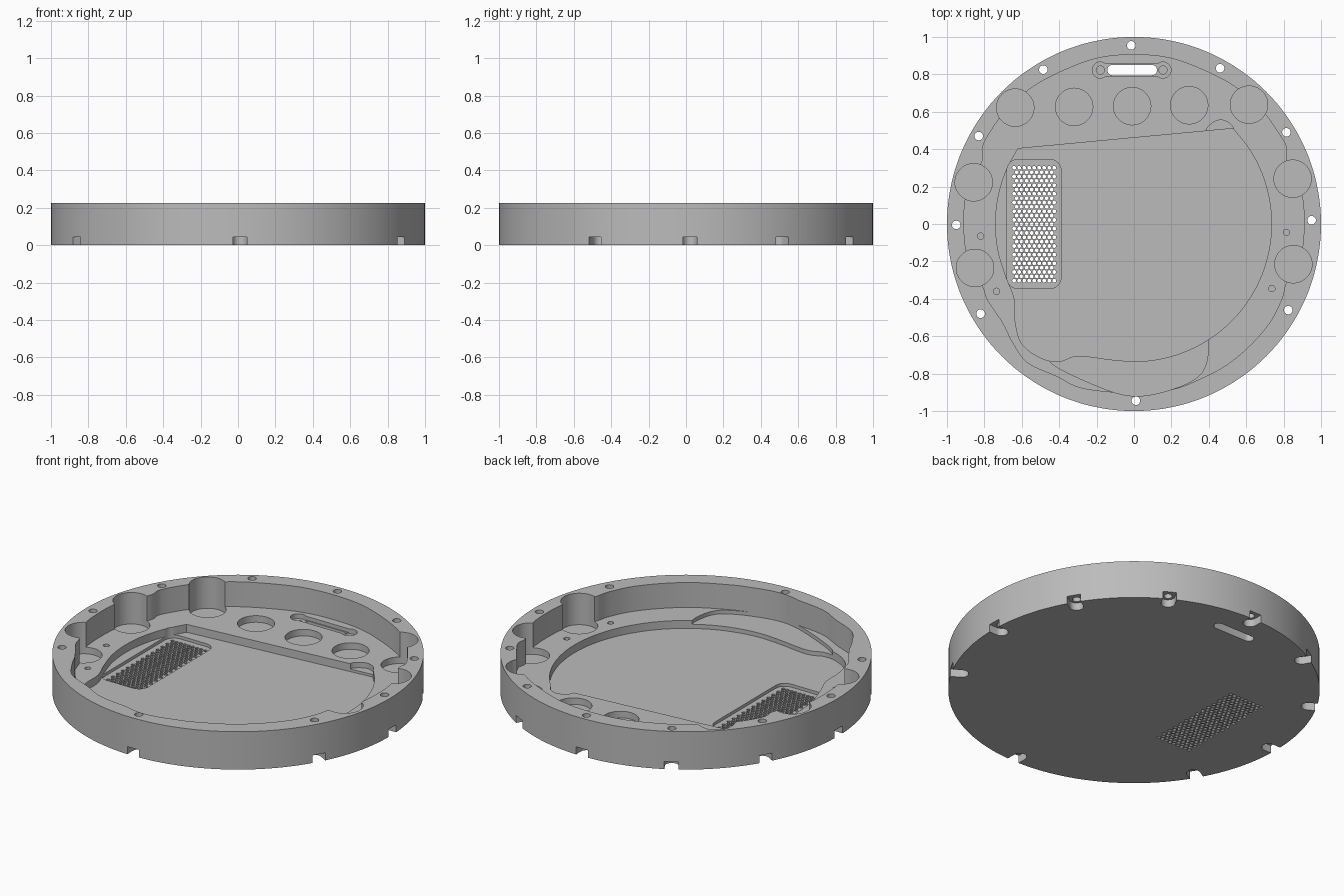
import bpy
import bmesh
from math import cos, sin, pi, atan2, radians
from mathutils import Vector

cube = bpy.data.objects.get("Cube")
if cube:
    bpy.data.objects.remove(cube, do_unlink=True)

HEIGHT = 0.225
LEDGE = 0.077
RECESS = 0.03
OVER = 0.4          # cutters reach above the rim

grey = bpy.data.materials.new("grey_plastic")
grey.use_nodes = True
grey.diffuse_color = (0.5, 0.5, 0.5, 1)
grey.node_tree.nodes["Principled BSDF"].inputs["Base Color"].default_value = (0.5, 0.5, 0.5, 1)


def circle(x, y, r, n=40):
    return [(x + r * cos(2 * pi * i / n), y + r * sin(2 * pi * i / n)) for i in range(n)]


def stadium(a, b, r, n=12):
    """Rounded slot outline from point a to point b."""
    t = atan2(b[1] - a[1], b[0] - a[0])
    ends = ((b, t - pi / 2), (a, t + pi / 2))
    return [(c[0] + r * cos(s + pi * i / n), c[1] + r * sin(s + pi * i / n))
            for c, s in ends for i in range(n + 1)]


def rounded_box(x0, x1, y0, y1, r, n=8):
    corners = ((x1 - r, y1 - r), (x0 + r, y1 - r), (x0 + r, y0 + r), (x1 - r, y0 + r))
    return [(cx + r * cos(pi / 2 * (k + i / n)), cy + r * sin(pi / 2 * (k + i / n)))
            for k, (cx, cy) in enumerate(corners) for i in range(n + 1)]


def smooth(points, closed=True, steps=6):
    """Smooth outline through a few points."""
    p = [Vector(q) for q in points]
    n = len(p)
    pick = (lambda i: p[i % n]) if closed else (lambda i: p[max(0, min(n - 1, i))])
    out = []
    for i in range(n if closed else n - 1):
        a, b, c, d = (pick(i + k) for k in (-1, 0, 1, 2))
        for s in range(steps):
            t = s / steps
            out.append((b * 2 + (c - a) * t + (a * 2 - b * 5 + c * 4 - d) * t * t
                        + (b * 3 - a - c * 3 + d) * t ** 3) / 2)
    return out if closed else out + [p[-1]]


def prism(name, outlines, z0, z1):
    """One object holding an upright prism for each outline."""
    bm = bmesh.new()
    for outline in outlines:
        face = bm.faces.new([bm.verts.new((q[0], q[1], z0)) for q in outline])
        grown = bmesh.ops.extrude_face_region(bm, geom=[face])
        moved = [v for v in grown["geom"] if isinstance(v, bmesh.types.BMVert)]
        bmesh.ops.translate(bm, verts=moved, vec=(0, 0, z1 - z0))
    bmesh.ops.recalc_face_normals(bm, faces=bm.faces)
    mesh = bpy.data.meshes.new(name)
    bm.to_mesh(mesh)
    bm.free()
    mesh.materials.append(grey)
    obj = bpy.data.objects.new(name, mesh)
    bpy.context.collection.objects.link(obj)
    return obj


# Round housing body
body = prism("round_housing", [circle(0, 0, 1, 144)], 0, HEIGHT)
bpy.context.view_layer.objects.active = body
body.select_set(True)


def cut(name, outlines, z0, z1=OVER):
    cutter = prism(name, outlines, z0, z1)
    cutter.hide_render = True
    mod = body.modifiers.new(name, "BOOLEAN")
    mod.operation = "DIFFERENCE"
    mod.solver = "EXACT"
    mod.object = cutter
    bpy.ops.object.modifier_apply(modifier=name)
    bpy.data.objects.remove(cutter, do_unlink=True)


# Main cavity down to the ledge
cut("cavity", [smooth([
    (0, .905), (.2, .885), (.4, .81), (.56, .72), (.69, .6), (.77, .49), (.815, .41),
    (.815, .34), (.88, .2), (.906, .1), (.906, -.08), (.88, -.2), (.815, -.31),
    (.79, -.4), (.73, -.52), (.63, -.64), (.5, -.75), (.35, -.83), (.2, -.885),
    (0, -.9), (-.15, -.895), (-.3, -.87), (-.42, -.81), (-.57, -.74), (-.65, -.63),
    (-.7, -.53), (-.78, -.41), (-.81, -.33), (-.88, -.2), (-.906, -.08), (-.906, .1),
    (-.88, .2), (-.81, .34), (-.81, .41), (-.77, .49), (-.69, .6), (-.56, .72),
    (-.4, .81), (-.2, .885)])], LEDGE)

# Lower pocket beside the recess, open through the wall
cut("lower_pocket", [smooth([
    (.38, -.6), (.395, -.7), (.35, -.81), (.2, -.885), (0, -.92), (-.2, -.865),
    (-.45, -.735), (-.3, -.68), (0, -.65), (.25, -.63)])], 0.055)

# Wide floor recess with a straight back edge
right_arc = [(.735 * cos(radians(a)), .735 * sin(radians(a))) for a in range(44, -110, -11)]
left_arc = [(.74 * cos(radians(a)), .74 * sin(radians(a))) for a in range(202, 136, -11)]
bulge = [(-.3, -.705), (-.4, -.735), (-.5, -.715), (-.6, -.64), (-.635, -.52), (-.64, -.4)]
cut("floor_recess", [smooth(right_arc + bulge + left_arc, closed=False)], RECESS)
cut("recess_notch", [smooth([(.39, .5), (.42, .54), (.47, .556), (.52, .53), (.53, .49),
                             (.46, .47)])], RECESS + 0.015)

# Round pockets along the back and sides
pockets = [(-.635, .622), (-.32, .626), (-.01, .63), (.295, .635), (.615, .638),
           (-.857, .223), (.848, .242), (-.85, -.235), (.852, -.215)]
cut("round_pockets", [circle(x, y, .1) for x, y in pockets], 0.038)

# Small blind holes in the ledge
pins = [(-.82, -.065), (.815, -.045), (-.735, -.36), (.737, -.345)]
cut("pin_holes", [circle(x, y, .017, 16) for x, y in pins], 0.04)

# Perforated grille in its own pocket
cut("grille_pocket", [rounded_box(-.68, -.39, -.345, .345, .06)], 0.012)
PITCH = 0.0268
holes = []
for row in range(27):
    for col in range(9 - row % 2):
        holes.append(circle(-.641 + PITCH * (col + .5 * (row % 2)),
                            -.303 + PITCH * .866 * row, .0105, 10))
cut("grille_holes", holes, -0.1)

# Cable slot with a screw seat at each end
cut("slot_seat", [stadium((-.18, .823), (.155, .823), .034)], 0.055)
cut("slot_screw_seats", [circle(x, .823, .043, 28) for x in (-.18, .155)], 0.048)
cut("slot_screw_holes", [circle(x, .823, .022, 20) for x in (-.18, .155)], 0.025)
cut("slot_opening", [stadium((-.115, .823), (.095, .823), .028)], -0.1)

# Rim screw holes, each with a notch under it
screws = [(-.015, .955), (.46, .833), (.815, .49), (.95, .02), (.825, -.46),
          (.01, -.945), (-.82, -.48), (-.95, -.005), (-.83, .47), (-.485, .825)]
cut("rim_holes", [circle(x, y, .023, 20) for x, y in screws], -0.1)
cut("rim_notches", [stadium((x, y), (x * 1.2, y * 1.2), .038) for x, y in screws], -0.1, 0.045)

bpy.ops.object.shade_smooth_by_angle(angle=radians(30))
